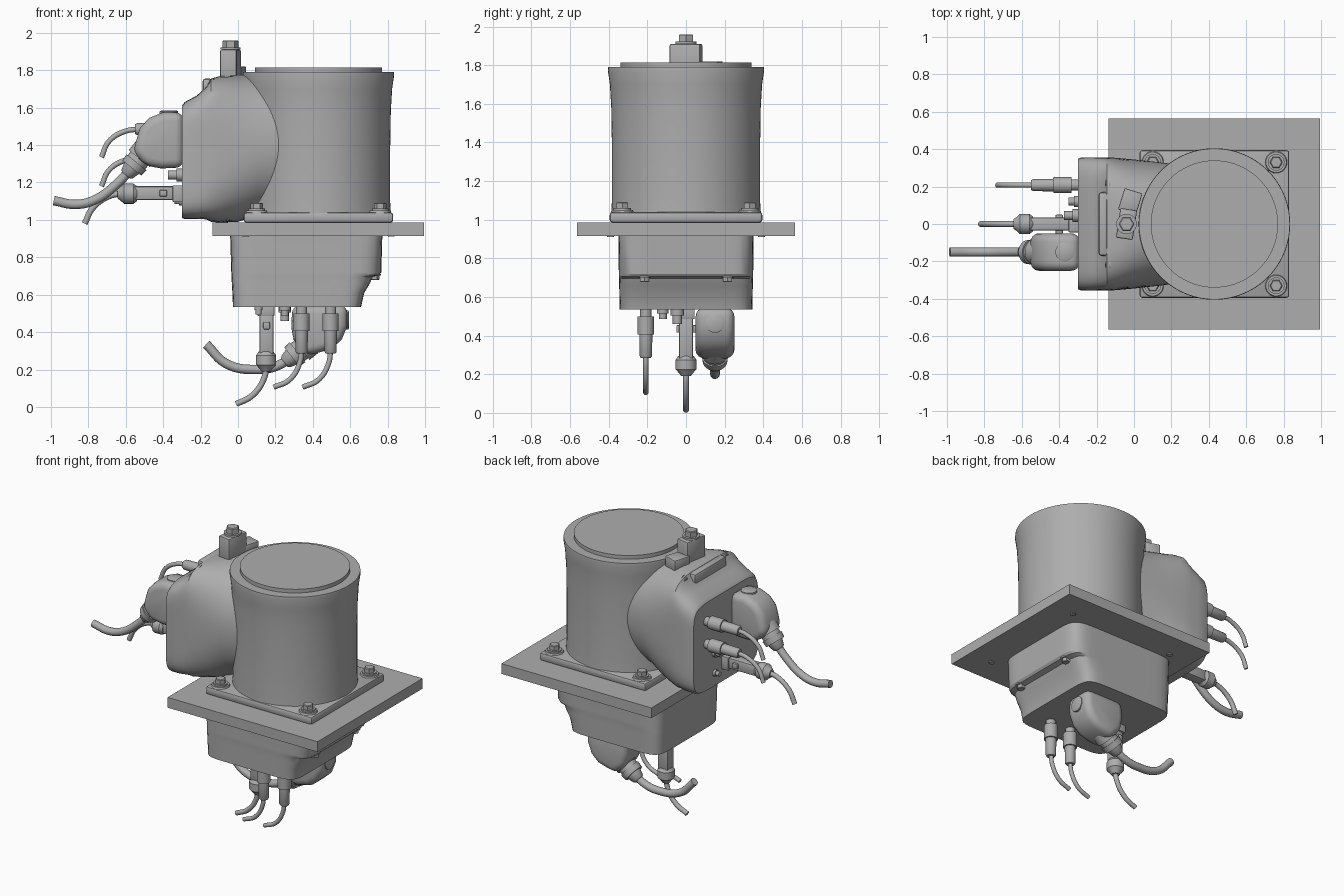
import bpy, bmesh, math
from mathutils import Vector, Matrix

cube = bpy.data.objects.get("Cube")
if cube:
    bpy.data.objects.remove(cube)

grey = bpy.data.materials.new("plain_grey")
grey.use_nodes = True
colour = (0.42, 0.42, 0.42, 1)
grey.diffuse_color = colour
grey.node_tree.nodes["Principled BSDF"].inputs["Base Color"].default_value = colour

WORLD = Matrix.Identity(4)
# Connector panels: local axes are outward, along the row, and across
UPPER = Matrix(((-1, 0, 0, -0.3), (0, 0, 1, 0), (0, 1, 0, 0.99), (0, 0, 0, 1)))
LOWER = Matrix(((0, 1, 0, 0), (0, 0, -1, 0), (-1, 0, 0, 0.535), (0, 0, 0, 1)))


def finish(name, bm, frame=WORLD, bevel=0, segments=2, angle=30):
    bmesh.ops.recalc_face_normals(bm, faces=bm.faces)
    mesh = bpy.data.meshes.new(name)
    bm.to_mesh(mesh)
    bm.free()
    mesh.transform(frame)
    mesh.materials.append(grey)
    ob = bpy.data.objects.new(name, mesh)
    bpy.context.collection.objects.link(ob)
    bpy.ops.object.select_all(action='DESELECT')
    bpy.context.view_layer.objects.active = ob
    ob.select_set(True)
    if bevel:
        mod = ob.modifiers.new("Bevel", 'BEVEL')
        mod.width, mod.segments = bevel, segments
        mod.limit_method = 'ANGLE'
        bpy.ops.object.modifier_apply(modifier="Bevel")
    bpy.ops.object.shade_smooth_by_angle(angle=math.radians(angle))
    return ob


def box(name, lo, hi, bevel=0, frame=WORLD, turn=0):
    lo, hi = Vector(lo), Vector(hi)
    bm = bmesh.new()
    bmesh.ops.create_cube(bm, size=1)
    place = Matrix.Translation((lo + hi) / 2) @ Matrix.Rotation(turn, 4, 'Z')
    bmesh.ops.transform(bm, matrix=place @ Matrix.Diagonal((*(hi - lo), 1)), verts=bm.verts)
    return finish(name, bm, frame, bevel)


def skin(bm, rings):
    """Join equal rings of vertices and cap both ends."""
    loops = [[bm.verts.new(p) for p in ring] for ring in rings]
    count = len(loops[0])
    for a, b in zip(loops, loops[1:]):
        for i in range(count):
            j = (i + 1) % count
            bm.faces.new((a[i], a[j], b[j], b[i]))
    bm.faces.new(loops[0])
    bm.faces.new(loops[-1])


def turned(name, start, direction, profile, frame=WORLD, sides=24):
    """Solid of revolution from (distance, radius) pairs along a direction."""
    turn = Vector(direction).to_track_quat('Z', 'Y')
    rings = []
    for d, r in profile:
        angles = [2 * math.pi * i / sides for i in range(sides)]
        rings.append([Vector(start) + turn @ Vector((r * math.cos(a), r * math.sin(a), d)) for a in angles])
    bm = bmesh.new()
    skin(bm, rings)
    return finish(name, bm, frame)


def loft(name, sections, place, sides=96):
    """Skin rounded sections: position, low, high, half width, squareness."""
    rings = []
    for pos, low, high, half, n in sections:
        ring = []
        for i in range(sides):
            a = 2 * math.pi * (i + 0.5) / sides
            c, s = math.cos(a), math.sin(a)
            r = (abs(c) ** n + abs(s) ** n) ** (-1 / n)
            ring.append(place(pos, (low + high) / 2 + r * c * (high - low) / 2, r * s * half))
        rings.append(ring)
    bm = bmesh.new()
    skin(bm, rings)
    return finish(name, bm)


def cable(name, points, radius, frame):
    curve = bpy.data.curves.new(name, 'CURVE')
    curve.dimensions = '3D'
    curve.bevel_depth, curve.bevel_resolution = radius, 4
    curve.use_fill_caps = True
    curve.resolution_u = 10
    spline = curve.splines.new('BEZIER')
    spline.bezier_points.add(len(points) - 1)
    for bp, p in zip(spline.bezier_points, points):
        bp.co = frame @ Vector(p)
        bp.handle_left_type = bp.handle_right_type = 'AUTO'
    curve.materials.append(grey)
    ob = bpy.data.objects.new(name, curve)
    bpy.context.collection.objects.link(ob)
    bpy.ops.object.select_all(action='DESELECT')
    bpy.context.view_layer.objects.active = ob
    ob.select_set(True)
    bpy.ops.object.convert(target='MESH')
    bpy.ops.object.shade_smooth_by_angle(angle=math.radians(40))


def bolt(name, at, direction, r, frame=WORLD):
    turned(name + "_washer", at, direction, [(0, r * 1.3), (r * 0.3, r * 1.3)], frame)
    turned(name + "_head", at, direction, [(r * 0.3, r), (r * 1.1, r), (r * 1.2, r * 0.85)], frame, 6)


# Mounting plate and main drum
box("mounting_plate", (-0.135, -0.565, 0.915), (0.995, 0.565, 0.985))
box("drum_flange", (0.03, -0.395, 0.985), (0.83, 0.395, 1.04), 0.015)
turned("drum", (0.43, 0, 0), (0, 0, 1),
       [(1.0, 0.39), (1.09, 0.384), (1.4, 0.384), (1.58, 0.387), (1.7, 0.394), (1.775, 0.405), (1.79, 0.403)], sides=96)
turned("drum_cap", (0.43, 0, 0), (0, 0, 1), [(1.78, 0.34), (1.815, 0.34)], sides=96)

# Flange corner bolts, with bosses and their ends beneath the plate
for sx in (-1, 1):
    for sy in (-1, 1):
        x, y = 0.43 + sx * 0.33, sy * 0.33
        turned("flange_boss", (x, y, 1.03), (0, 0, 1), [(0, 0.062), (0.02, 0.055)])
        bolt("flange_bolt", (x, y, 1.05), (0, 0, 1), 0.034)
        turned("bolt_end", (x + sx * 0.06, y + sy * 0.06, 0.916), (0, 0, -1), [(0, 0.018), (0.006, 0.018)])

# Rear housing blending from a squared panel into a round neck
loft("rear_housing", [
    (-0.3, 1.01, 1.61, 0.348, 7), (-0.285, 1.005, 1.63, 0.355, 7), (-0.22, 1.005, 1.665, 0.356, 7),
    (-0.17, 1.003, 1.71, 0.356, 6), (-0.145, 0.99, 1.755, 0.356, 5), (-0.1, 0.985, 1.768, 0.354, 4),
    (0.0, 0.99, 1.775, 0.345, 2.8), (0.1, 1.02, 1.775, 0.334, 2.2), (0.3, 1.06, 1.765, 0.31, 2)],
    lambda p, a, b: (p, b, a))

# Lower housing with a scooped right-hand side
loft("lower_housing", [
    (0.92, -0.042, 0.772, 0.35, 9), (0.72, -0.036, 0.766, 0.348, 9), (0.705, -0.035, 0.755, 0.348, 9),
    (0.695, -0.035, 0.72, 0.347, 9), (0.66, -0.033, 0.705, 0.346, 9), (0.61, -0.03, 0.675, 0.345, 9),
    (0.535, -0.027, 0.658, 0.343, 9)],
    lambda p, a, b: (a, b, p))

# Lifting lug on the housing top
box("lug_block", (-0.085, -0.08, 1.74), (0.005, 0.08, 1.91), 0.008, turn=-0.15)
box("lug_tab", (-0.07, 0.06, 1.75), (0.03, 0.18, 1.82), 0.006, turn=-0.3)
bolt("lug_bolt", (-0.04, 0, 1.91), (0, 0, 1), 0.042)


def connector_set(tag, frame, big_cable):
    out = (1, 0, 0)
    # Two slim round plugs with bent leads
    for v in (0.34, 0.495):
        turned(tag + "_slim_plug", (0, v, 0.208), out,
               [(-0.01, 0.03), (0.035, 0.03), (0.035, 0.043), (0.13, 0.043), (0.13, 0.034),
                (0.24, 0.032), (0.25, 0.026)], frame)
        cable(tag + "_slim_lead", [(0.22, v, 0.208), (0.3, v - 0.01, 0.208),
              (0.39, v - 0.065, 0.208), (0.43, v - 0.15, 0.208)], 0.014, frame)
    # Square plug with a collar
    box(tag + "_square_plug_base", (-0.01, 0.105, -0.045), (0.05, 0.195, 0.045), 0.006, frame)
    box(tag + "_square_plug", (0.03, 0.115, -0.036), (0.27, 0.19, 0.036), 0.012, frame)
    box(tag + "_plug_latch", (0.08, 0.135, -0.052), (0.12, 0.17, 0.05), 0.006, frame)
    turned(tag + "_plug_collar", (0, 0.15, 0), out,
           [(0.24, 0.04), (0.26, 0.054), (0.31, 0.054), (0.33, 0.035), (0.345, 0.025)], frame)
    cable(tag + "_square_lead", [(0.3, 0.15, 0), (0.38, 0.14, 0),
          (0.475, 0.075, 0), (0.52, -0.01, 0)], 0.016, frame)
    # Elbow shell with a round cap
    outline = [(-0.01, 0.29), (-0.01, 0.585), (0.1, 0.585), (0.175, 0.555), (0.225, 0.5),
               (0.245, 0.43), (0.262, 0.37), (0.195, 0.3), (0.11, 0.285)]
    bm = bmesh.new()
    skin(bm, [[(u, v, w) for u, v in outline] for w in (-0.25, -0.05)])
    finish(tag + "_elbow", bm, frame, 0.045, 4, 45)
    turned(tag + "_elbow_cap", (0.07, 0.57, -0.15), (0, 1, 0), [(0, 0.05), (0.02, 0.05), (0.024, 0.042)], frame)
    # Cable gland and thick cable
    turned(tag + "_gland", (0.19, 0.385, -0.15), (0.62, -0.78, 0),
           [(0, 0.072), (0.06, 0.072), (0.06, 0.06), (0.085, 0.06), (0.085, 0.068),
            (0.125, 0.064), (0.125, 0.05), (0.165, 0.038), (0.175, 0.028)], frame)
    cable(tag + "_thick_cable", [(0.25, 0.31, -0.15)] + [(u, v, -0.15) for u, v in big_cable], 0.025, frame)
    # Short sockets and screws on the panel
    for v, w, r, length in ((0.25, 0.12, 0.03, 0.05), (0.25, 0.045, 0.034, 0.075), (0.11, 0.12, 0.022, 0.04)):
        turned(tag + "_socket", (0, v, w), out,
               [(-0.01, r), (length * 0.4, r), (length * 0.4, r * 0.7), (length, r * 0.7)], frame)
    for w in (-0.215, 0.215):
        bolt(tag + "_cover_bolt", (-0.175, 0.73, w), out, 0.026, frame)


connector_set("rear", UPPER, [(0.35, 0.2), (0.47, 0.115), (0.57, 0.093), (0.685, 0.113)])
connector_set("lower", LOWER, [(0.315, 0.21), (0.335, 0.1), (0.305, -0.06), (0.2, -0.17)])

# Raised rib across the sloping top of the rear housing
box("cover_rib", (-0.19, -0.17, 1.68), (-0.135, 0.17, 1.755), 0.015)
